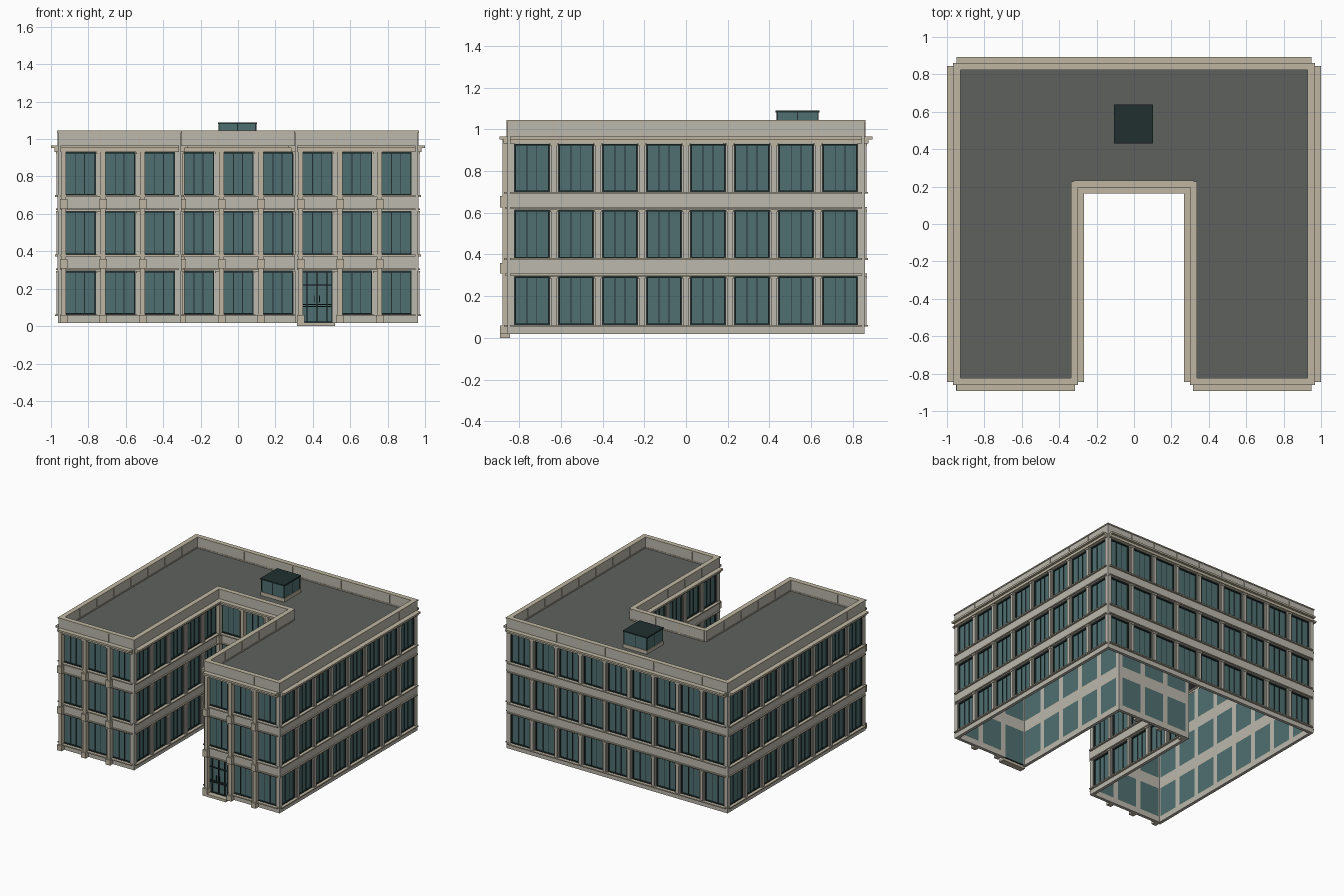
import bpy, bmesh
from mathutils import Vector

if "Cube" in bpy.data.objects:
    bpy.data.objects.remove(bpy.data.objects["Cube"])

M = 0.2111                      # bay width
X, Y = 4.5 * M, 4 * M           # outer wall lines
A, B = 1.5 * M, Y - 3 * M       # courtyard wall lines
H = 0.0215                      # half width of a pier
OUT, BACK = 0.012, -0.012       # wall faces relative to the wall line
FLOORS = [(0.062, 0.294), (0.382, 0.614), (0.70, 0.93)]

# wall runs, counter-clockwise: start, direction, bays, pilasters?
RUNS = [((-X, -Y), (1, 0), 3, True), ((-A, -Y), (0, 1), 5, False),
        ((-A, B), (1, 0), 3, True), ((A, B), (0, -1), 5, False),
        ((A, -Y), (1, 0), 3, True), ((X, -Y), (0, 1), 8, False),
        ((X, Y), (-1, 0), 9, False), ((-X, Y), (0, -1), 8, False)]

COLORS = {"stone": (0.50, 0.48, 0.42, 1), "trim": (0.52, 0.47, 0.36, 1),
          "glass": (0.08, 0.16, 0.165, 1), "dark": (0.015, 0.03, 0.03, 1),
          "roof": (0.11, 0.12, 0.11, 1)}
MATS = {}
for key, col in COLORS.items():
    MATS[key] = bpy.data.materials.new(key)
    MATS[key].diffuse_color = col

parts = {}


def mesh_of(name, mat):
    if name not in parts:
        parts[name] = (bmesh.new(), mat)
    return parts[name][0]


def box(name, mat, lo, hi):
    bm = mesh_of(name, mat)
    vs = bmesh.ops.create_cube(bm, size=1)["verts"]
    for v in vs:
        v.co = Vector([(lo[i] + hi[i]) / 2 + v.co[i] * (hi[i] - lo[i]) for i in range(3)])


def make_wall_box(start, d):
    """Box maker in wall coordinates: u along, o outward, z up."""
    n = (d[1], -d[0])

    def wbox(name, mat, u, o, z):
        p = [[start[i] + d[i] * u[k] + n[i] * o[k] for i in (0, 1)] for k in (0, 1)]
        lo = [min(p[0][i], p[1][i]) for i in (0, 1)] + [z[0]]
        hi = [max(p[0][i], p[1][i]) for i in (0, 1)] + [z[1]]
        box(name, mat, lo, hi)
    return wbox


def window(w, u0, u1, z0, z1):
    w("window_glass", "glass", (u0, u1), (BACK, -0.006), (z0, z1))
    t = 0.007
    for a, b in ((u0, u0 + t), (u1 - t, u1)):
        w("window_frames", "dark", (a, b), (-0.01, 0.004), (z0, z1))
    for a, b in ((z0, z0 + t), (z1 - t, z1)):
        w("window_frames", "dark", (u0, u1), (-0.01, 0.004), (a, b))
    for f in (0.36, 0.64):
        c = u0 + (u1 - u0) * f
        w("window_frames", "dark", (c - 0.002, c + 0.002), (-0.01, -0.002), (z0, z1))


def door(w, u0, u1):
    z0, z1 = 0.02, 0.294
    w("door_glass", "glass", (u0, u1), (BACK, -0.006), (z0, z1))
    for c in (u0 + 0.003, u0 + 0.03, (u0 + u1) / 2, u1 - 0.03, u1 - 0.003):
        w("door_frame", "dark", (c - 0.003, c + 0.003), (-0.01, 0.004), (z0, z1))
    for c in (z0 + 0.003, 0.105, 0.115, 0.22, z1 - 0.003):
        w("door_frame", "dark", (u0, u1), (-0.01, 0.004), (c - 0.003, c + 0.003))
    for s in (-1, 1):
        c = (u0 + u1) / 2 + s * 0.014
        w("door_handles", "dark", (c - 0.002, c + 0.002), (0.004, 0.012), (0.125, 0.165))
    w("door_step", "trim", (-0.002, M - 0.01), (0, 0.047), (0, 0.02))


for idx, (start, d, bays, pil) in enumerate(RUNS):
    w = make_wall_box(start, d)
    L = bays * M
    ends = (0 if idx in (2,) else -OUT, L if idx in (2,) else L + OUT)
    for k in range(bays):
        u0, u1 = k * M + H, (k + 1) * M - H
        is_door = idx == 4 and k == 0
        for f, (z0, z1) in enumerate(FLOORS):
            if is_door and f == 0:
                door(w, u0, u1)
            else:
                window(w, u0, u1, z0, z1)
        # plinth and its sill
        if not is_door:
            w("plinth", "stone", (u0, u1), (BACK, OUT), (0.018, 0.056))
            w("sill_bands", "trim", (k * M, (k + 1) * M), (BACK, 0.028), (0.054, 0.063))
    # spandrels with a thin band above and below
    for z0, z1 in ((0.294, 0.382), (0.614, 0.70)):
        w("spandrels", "stone", ends, (BACK, OUT + 0.002), (z0, z1))
        w("sill_bands", "trim", (0, L), (BACK, 0.028), (z1 - 0.009, z1))
        w("sill_bands", "trim", (0, L), (BACK, 0.024), (z0 + 0.006, z0 + 0.014))
    # piers and their slim shafts
    for k in range(bays + 1):
        c = k * M
        w("piers", "stone", (max(c - H, ends[0]), min(c + H, ends[1])), (BACK, OUT), (0.018, 0.95))
        if 0 < k < bays:
            for z0, z1 in FLOORS:
                w("pier_shafts", "stone", (c - 0.012, c + 0.012), (0, 0.02), (z0, z1))
                w("pier_caps", "trim", (c - 0.018, c + 0.018), (0, 0.024), (z1 - 0.01, z1 + 0.002))
    # projecting pilasters with blocks on the south-facing walls
    if pil:
        for k in range(bays):
            c = k * M + 0.018
            w("pilasters", "trim", (c - 0.013, c + 0.013), (0, 0.034), (0.018, 0.95))
            for z0, z1 in ((0.018, 0.06), (0.308, 0.36), (0.626, 0.68)):
                w("pilaster_blocks", "trim", (c - 0.02, c + 0.02), (0, 0.047), (z0, z1))
    # cornice, parapet, coping and parapet seams
    w("cornice", "trim", (0, L), (BACK, 0.030), (0.932, 0.952))
    w("cornice", "trim", (0, L), (-0.02, 0.049), (0.952, 0.966))
    w("parapet", "stone", ends, (-0.017, OUT), (0.945, 1.038))
    w("coping", "trim", (ends[0] - 0.004, ends[1] + 0.004), (-0.021, OUT + 0.005), (1.036, 1.045))
    for k in range(1, bays):
        w("parapet_posts", "trim", (k * M - 0.003, k * M + 0.003), (-0.02, OUT + 0.003), (0.96, 1.038))

# flat U-shaped roof
bm = mesh_of("roof_deck", "roof")
bm.faces.new([bm.verts.new((r[0][0], r[0][1], 0.957)) for r in RUNS])

# rooftop skylight
cx, cy = -0.003, 0.535


def sky(name, mat, h, z0, z1):
    box(name, mat, (cx - h, cy - h, z0), (cx + h, cy + h, z1))


sky("skylight_curb", "trim", 0.104, 0.957, 0.985)
sky("skylight_glass", "glass", 0.099, 0.98, 1.082)
sky("skylight_cap", "dark", 0.105, 1.08, 1.09)
for sx in (-1, 0, 1):
    for sy in (-1, 0, 1):
        if sx or sy:
            px, py = cx + sx * 0.098, cy + sy * 0.098
            box("skylight_bars", "dark", (px - 0.003, py - 0.003, 0.98), (px + 0.003, py + 0.003, 1.082))

for name, (bm, mat) in parts.items():
    me = bpy.data.meshes.new(name)
    bm.to_mesh(me)
    bm.free()
    me.materials.append(MATS[mat])
    bpy.context.collection.objects.link(bpy.data.objects.new(name, me))

for m in bpy.data.materials:
    if m.users and not m.is_grease_pencil:
        m.use_nodes = True
        m.node_tree.nodes["Principled BSDF"].inputs["Base Color"].default_value = m.diffuse_color
